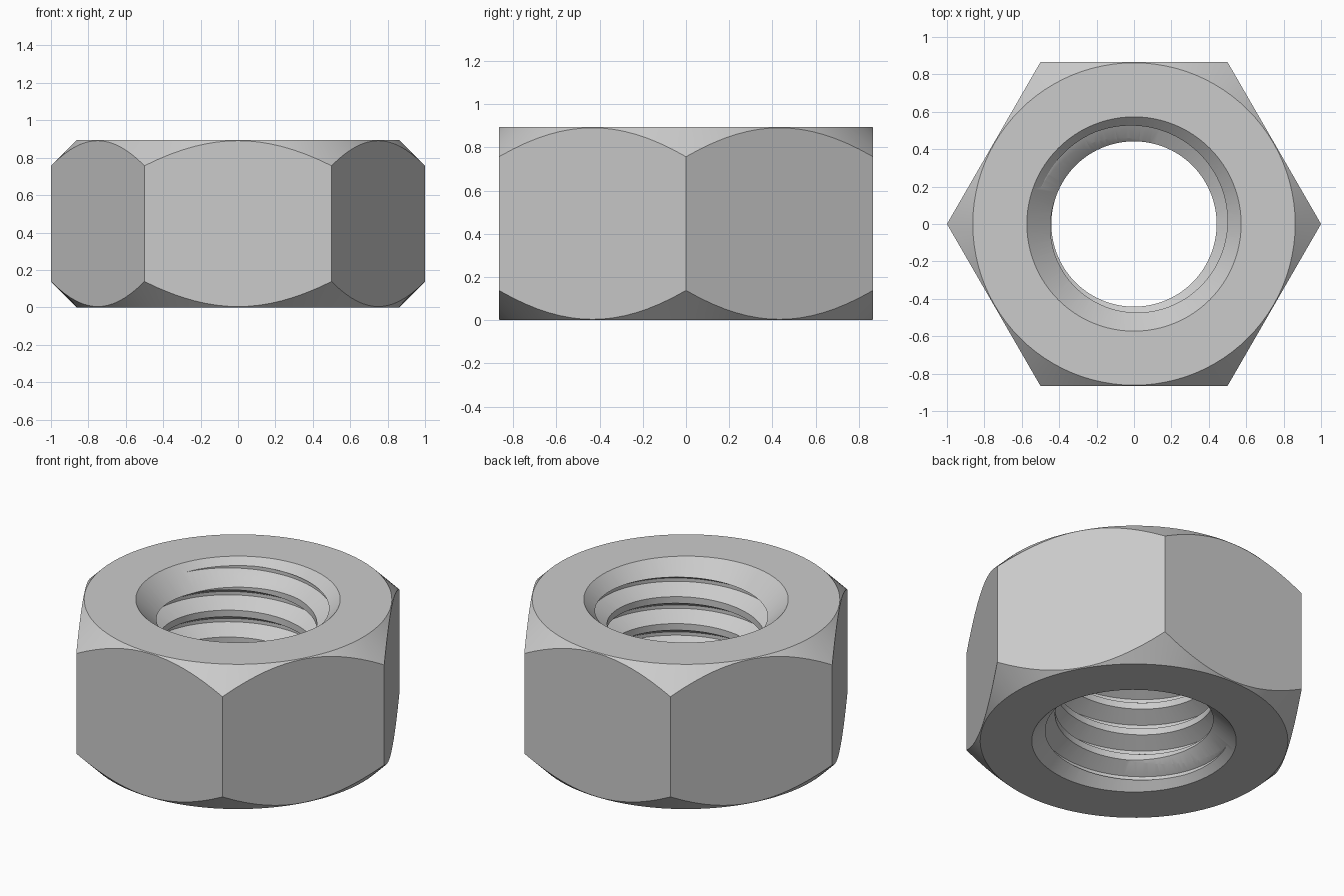
import bpy, bmesh, math

if "Cube" in bpy.data.objects:
    bpy.data.objects.remove(bpy.data.objects["Cube"], do_unlink=True)

HEIGHT = 0.895
PITCH = 0.1665
MINOR, MAJOR = 0.442, 0.533   # thread crest and root radii
SINK = 0.573                  # countersink mouth radius
FACE = 0.862                  # radius of the flat bearing face
SEG = 96

steel = bpy.data.materials.new("steel grey")
steel.use_nodes = True
GREY = (0.6, 0.6, 0.6, 1.0)
steel.diffuse_color = GREY
steel.node_tree.nodes["Principled BSDF"].inputs["Base Color"].default_value = GREY


def finish(name, bm):
    bmesh.ops.recalc_face_normals(bm, faces=bm.faces)
    mesh = bpy.data.meshes.new(name)
    bm.to_mesh(mesh)
    bm.free()
    mesh.materials.append(steel)
    obj = bpy.data.objects.new(name, mesh)
    bpy.context.collection.objects.link(obj)
    return obj


def sweep(name, profile, turns, segments, z_start=0.0, pitch=0.0, loop=False):
    """Carry an (r, z) profile around z. With a pitch it climbs; a loop is a closed section."""
    bm = bmesh.new()
    steps = int(turns * segments)
    closed = pitch == 0.0
    rings = []
    for i in range(steps if closed else steps + 1):
        a = 2 * math.pi * i / segments
        dz = z_start + pitch * i / segments
        rings.append([bm.verts.new((r * math.cos(a), r * math.sin(a), z + dz))
                      for r, z in profile])
    n = len(profile)
    for i in range(steps):
        a, b = rings[i], rings[(i + 1) % len(rings)]
        for j in range(n if loop else n - 1):
            k = (j + 1) % n
            bm.faces.new((a[j], b[j], b[k], a[k]))
    if closed:
        bm.faces.new([ring[0] for ring in rings])
        bm.faces.new([ring[-1] for ring in rings])
    else:
        bm.faces.new(rings[0])
        bm.faces.new(rings[-1])
    return finish(name, bm)


def boolean(obj, cutter, operation):
    mod = obj.modifiers.new(operation.lower(), 'BOOLEAN')
    mod.operation = operation
    mod.solver = 'EXACT'
    mod.object = cutter
    bpy.context.view_layer.objects.active = obj
    bpy.ops.object.modifier_apply(modifier=mod.name)
    bpy.data.objects.remove(cutter, do_unlink=True)


# Hexagonal blank, overlong so the chamfer body trims both ends
nut = sweep("hex_nut", [(1.0, -0.1), (1.0, HEIGHT + 0.1)], 1, 6)

# Round body with 45 degree cones that bevel the hexagon corners
reach = 1.1 - FACE
chamfer = sweep("chamfer_body", [(FACE, 0), (1.1, reach),
                                 (1.1, HEIGHT - reach), (FACE, HEIGHT)], 1, SEG)
boolean(nut, chamfer, 'INTERSECT')

# Bore with a countersink at each mouth
depth = SINK - MINOR
bore = sweep("bore_cutter", [(SINK + 0.1, -0.1), (MINOR, depth),
                             (MINOR, HEIGHT - depth), (SINK + 0.1, HEIGHT + 0.1)], 1, SEG)
boolean(nut, bore, 'DIFFERENCE')

# Right-hand 60 degree thread groove, running past both ends
INNER = 0.42
root = PITCH / 16
mouth = root + (MAJOR - INNER) * math.tan(math.radians(30))
groove = sweep("thread_cutter", [(INNER, -mouth), (MAJOR, -root),
                                 (MAJOR, root), (INNER, mouth)],
               9, SEG, z_start=0.792 - 7 * PITCH, pitch=PITCH, loop=True)
boolean(nut, groove, 'DIFFERENCE')

# Smooth round surfaces, crisp edges
bpy.ops.object.select_all(action='DESELECT')
nut.select_set(True)
bpy.context.view_layer.objects.active = nut
bpy.ops.object.shade_smooth_by_angle(angle=math.radians(25))
